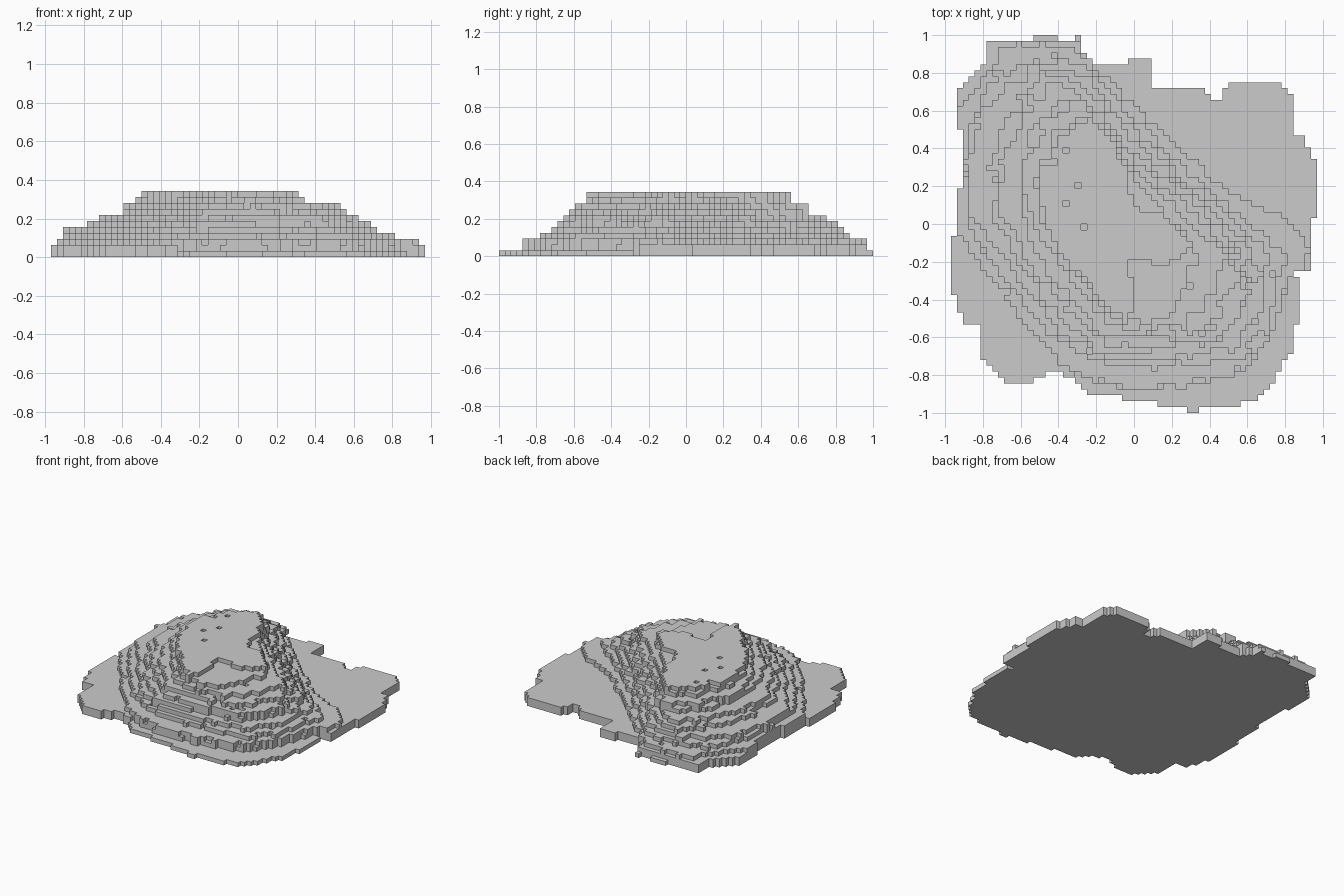
import bpy
import bmesh
import random
from mathutils import Vector, noise

cube = bpy.data.objects.get("Cube")
if cube:
    bpy.data.objects.remove(cube, do_unlink=True)

random.seed(4)
HALF = 32
VOXEL = 1 / HALF
heights = {}


def inside(x, y, outline):
    """Even-odd test of a point against a closed outline."""
    hit = False
    previous = outline[-1]
    for point in outline:
        (ax, ay), (bx, by) = previous, point
        if (ay > y) != (by > y) and x < ax + (y - ay) * (bx - ax) / (by - ay):
            hit = not hit
        previous = point
    return hit


def raise_tier(level, outline, wobble=0.0):
    """Lift every cell inside the outline to the level, with a ragged rim."""
    for i in range(-HALF, HALF):
        for j in range(-HALF, HALF):
            if level > 1 and (i, j) not in heights:
                continue
            x, y = i + 0.5, j + 0.5
            rough = (x < -14 and y > 8) or (x > 2 and y < -3)
            amount = wobble * (1.7 if rough else 0.7)
            shift = noise.noise_vector(Vector((x * 0.45, y * 0.45, level * 0.7)))
            if inside(x + shift.x * amount, y + shift.y * amount, outline):
                heights[i, j] = level


# Ground slab
raise_tier(1, [
    (-17, 32), (-13, 32), (-13, 31), (-10, 31), (-10, 32), (-9, 32), (-9, 30),
    (-6, 27), (-1, 27), (-1, 28), (3, 28), (3, 23), (12, 23), (13, 21), (15, 21),
    (15, 23), (17, 24), (25, 24), (27, 21), (27, 15), (29, 15), (30, 11),
    (31, 11), (31, 1), (30, 1), (30, -8), (27, -8), (28, -10), (28, -17),
    (27, -17), (27, -22), (25, -24), (24, -27), (20, -30), (16, -31), (11, -31),
    (11, -32), (9, -32), (9, -31), (4, -31), (4, -30), (-2, -30), (-2, -29),
    (-8, -29), (-10, -26), (-13, -25), (-16, -26), (-17, -27), (-21, -27),
    (-24, -25), (-26, -22), (-26, -17), (-29, -17), (-30, -13), (-31, -11),
    (-31, -2), (-30, -2), (-29, 13), (-30, 19), (-30, 22), (-27, 25), (-25, 27),
    (-25, 31), (-17, 31)])

# Broad shelf, leaving the thin lip along the front
raise_tier(2, [
    (-25, 31), (-10, 31), (-6, 28), (8, 32), (32, 32), (32, -8), (27, -8),
    (25, -13), (23, -19), (19, -25), (10, -27), (0, -28), (-6, -27), (-10, -25),
    (-16, -32), (-32, -32), (-32, 24)])

# Stepped slopes
raise_tier(3, [
    (-6, 26), (2, 18), (11, 10), (15, 6), (26, 1), (29, -3), (29, -8), (26, -9),
    (25, -13), (23, -19), (19, -25), (10, -27), (0, -28), (-6, -27), (-12, -24),
    (-20, -15), (-25, -8), (-30, -1), (-30, 20), (-25, 25), (-23, 30),
    (-10, 30)], 0.6)
raise_tier(4, [
    (-8, 27), (0, 18), (5, 13), (12, 6), (21, -1), (26, -6), (24, -11),
    (22, -18), (18, -23), (8, -24), (-4, -24), (-13, -20), (-21, -11), (-26, -4),
    (-28, 0), (-28, 14), (-25, 24), (-17, 28)], 0.9)
raise_tier(5, [
    (-8, 25), (0, 16), (6, 10), (14, 3), (22, -4), (23, -7), (21, -15),
    (17, -21), (7, -23), (-4, -23), (-12, -19), (-18, -11), (-24, -3), (-28, 1),
    (-28, 13), (-24, 22), (-16, 27)], 1.2)
raise_tier(6, [
    (-9, 24), (0, 14), (8, 7), (20, -4), (21, -8), (19, -15), (14, -20),
    (2, -22), (-6, -22), (-14, -14), (-20, -6), (-24, 1), (-23, 14), (-19, 22),
    (-15, 25)], 1.5)
raise_tier(7, [
    (-10, 23), (0, 12), (10, 4), (19, -5), (20, -9), (16, -17), (10, -20),
    (-4, -21), (-12, -14), (-18, -6), (-23, 2), (-22, 13), (-18, 20),
    (-14, 24)], 1.5)
raise_tier(8, [
    (-7, 20), (0, 11), (8, 4), (18, -6), (17, -10), (12, -17), (6, -19),
    (-5, -19), (-13, -10), (-18, -2), (-19, 6), (-18, 15), (-13, 21)], 1.5)
raise_tier(9, [
    (-6, 18), (1, 8), (7, 3), (16, -6), (14, -12), (8, -17), (-3, -18),
    (-12, -8), (-17, 0), (-19, 8), (-17, 15), (-10, 21)], 1.5)
raise_tier(10, [
    (-6, 17), (0, 8), (6, 1), (11, -5), (9, -13), (3, -17), (-5, -15),
    (-11, -7), (-15, 0), (-17, 8), (-14, 15), (-9, 18)], 1.2)

# Summit plateau
raise_tier(11, [
    (-6, 17), (-1, 9), (0, 3), (5, 2), (10, -4), (5, -7), (-1, -6), (0, -14),
    (-2, -17), (-8, -10), (-14, -3), (-16, 4), (-16, 10), (-12, 15),
    (-8, 18)], 0.9)

# Scattered pits
for cell, level in heights.items():
    if level > 2 and random.random() < 0.01:
        heights[cell] = level - 1

# Block surface: tops, underside and exposed walls
bm = bmesh.new()


def quad(*corners):
    bm.faces.new([bm.verts.new(Vector(c) * VOXEL) for c in corners])


for (i, j), top in heights.items():
    ring = [(i, j), (i + 1, j), (i + 1, j + 1), (i, j + 1)]
    quad(*[(x, y, top) for x, y in ring])
    quad(*[(x, y, 0) for x, y in reversed(ring)])
    neighbours = [(i, j - 1), (i + 1, j), (i, j + 1), (i - 1, j)]
    for side, neighbour in enumerate(neighbours):
        a, b = ring[side], ring[(side + 1) % 4]
        for k in range(heights.get(neighbour, 0), top):
            quad((*a, k), (*b, k), (*b, k + 1), (*a, k + 1))

bmesh.ops.remove_doubles(bm, verts=bm.verts, dist=VOXEL / 10)
mesh = bpy.data.meshes.new("terraced_hill")
bm.to_mesh(mesh)
bm.free()
hill = bpy.data.objects.new("terraced_hill", mesh)
bpy.context.collection.objects.link(hill)
